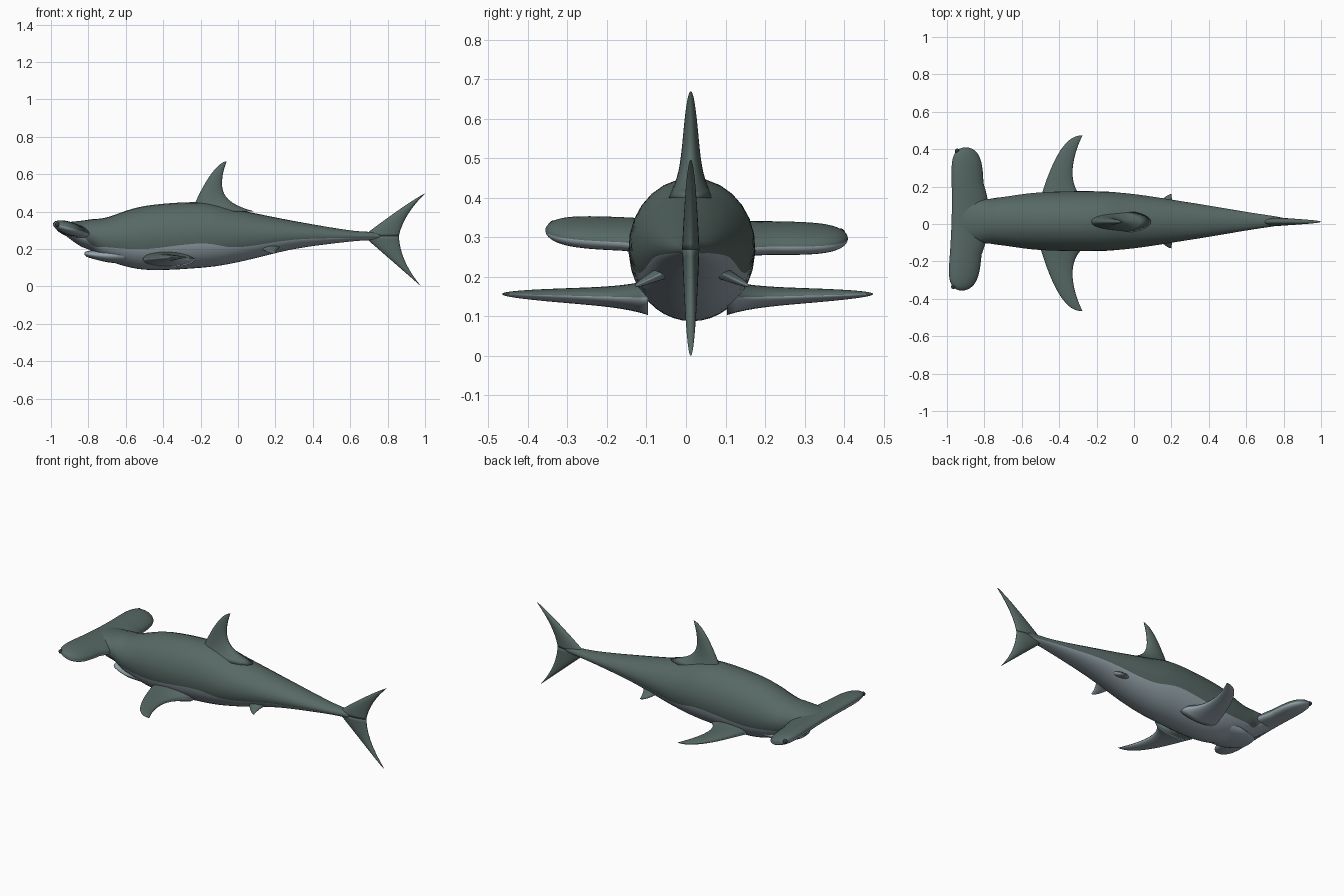
import bpy, bmesh
from math import sin, cos, pi, asin

if "Cube" in bpy.data.objects:
    bpy.data.objects.remove(bpy.data.objects["Cube"])


def material(name, red, green, blue):
    mat = bpy.data.materials.new(name)
    mat.use_nodes = True
    color = (red, green, blue, 1)
    mat.diffuse_color = color
    mat.node_tree.nodes["Principled BSDF"].inputs["Base Color"].default_value = color
    return mat


hide = material("dark grey green", 0.095, 0.14, 0.128)
belly = material("pale blue grey", 0.3, 0.37, 0.41)
eye_dark = material("eye dark", 0.03, 0.04, 0.04)
HALF = 16          # ring segments in each of the upper and lower halves
STATIONS = 24      # rings along a fin or the head
MID_Y = 0.015      # centre plane of the body


def spline(rows, steps=8):
    """Catmull-Rom through every column of the station table."""
    padded = [rows[0]] + rows + [rows[-1]]
    result = []
    for before, start, end, after in zip(padded, padded[1:], padded[2:], padded[3:]):
        for step in range(steps):
            t = step / steps
            result.append([
                q + t / 2 * (r - p + t * (2 * p - 5 * q + 4 * r - s
                                          + t * (3 * (q - r) + s - p)))
                for p, q, r, s in zip(before, start, end, after)])
    return result + [rows[-1]]


def loft(name, rings, two_tone):
    """Skin closed rings; the second half of each ring is the underside."""
    bm = bmesh.new()
    loops = [[bm.verts.new(point) for point in ring] for ring in rings]
    count = len(loops[0])
    for near, far in zip(loops, loops[1:]):
        for index in range(count):
            following = (index + 1) % count
            face = bm.faces.new((near[index], near[following], far[following], far[index]))
            face.material_index = int(two_tone and index >= HALF)
    bm.faces.new(loops[0])
    bm.faces.new(loops[-1])
    bmesh.ops.recalc_face_normals(bm, faces=bm.faces)
    for face in bm.faces:
        face.smooth = True
    mesh = bpy.data.meshes.new(name)
    bm.to_mesh(mesh)
    bm.free()
    mesh.materials.append(hide)
    mesh.materials.append(belly)
    bpy.context.collection.objects.link(bpy.data.objects.new(name, mesh))


def trunk(name, rows):
    """Rows: x, bottom z, top z, half width, height of the colour border."""
    rings = []
    for x, low, top, width, border in spline(rows):
        middle, tall = (low + top) / 2, (top - low) / 2
        edge = asin(max(-0.9, min(0.9, (border - middle) / tall)))
        upper = [edge + (pi - 2 * edge) * i / HALF for i in range(HALF)]
        lower = [pi - edge + (pi + 2 * edge) * i / HALF for i in range(HALF)]
        rings.append([(x, MID_Y + width * cos(angle), middle + tall * sin(angle))
                      for angle in upper + lower])
    loft(name, rings, True)


def blade_ring(span, lead, trail, thick, place):
    """Elliptical fin section from leading to trailing edge."""
    middle, chord = (lead + trail) / 2, (trail - lead) / 2
    angles = [pi * i / HALF for i in range(2 * HALF)]
    return [place(span, middle + chord * cos(angle), thick * sin(angle)) for angle in angles]


def fin(name, place, spans, lead, trail, tip, power, thick, flare=0, two_tone=False):
    """Swept fin: curved leading edge, hollow trailing edge, flared root."""
    root_span, tip_span = spans
    length = abs(tip_span - root_span)
    rings = []
    for station in range(STATIONS + 1):
        u = sin(1.5 * station / STATIONS)
        rest = 1 - u
        root_blend = flare * rest ** 6
        front = tip - (tip - lead) * rest ** power
        hollow = 0.4 * length * u * rest
        rear = tip + (trail - tip) * rest - hollow + root_blend
        rings.append(blade_ring(root_span + (tip_span - root_span) * u, front, rear,
                                thick * rest ** 0.5 + root_blend / 5, place))
    loft(name, rings, two_tone)


# Body from snout to tail stalk
trunk("body", [
    (-0.96, 0.3, 0.34, 0.11, 0.32),
    (-0.85, 0.22, 0.35, 0.12, 0.29),
    (-0.78, 0.19, 0.36, 0.12, 0.22),
    (-0.7, 0.14, 0.37, 0.13, 0.21),
    (-0.5, 0.09, 0.43, 0.155, 0.2),
    (-0.2, 0.1, 0.45, 0.16, 0.23),
    (0, 0.13, 0.41, 0.145, 0.21),
    (0.3, 0.2, 0.35, 0.1, 0.25),
    (0.6, 0.24, 0.3, 0.05, 0.26),
    (0.76, 0.25, 0.29, 0.025, 0.26),
    (0.83, 0.26, 0.28, 0.01, 0.27),
])

# Lower jaw, slightly open
trunk("lower_jaw", [
    (-0.82, 0.17, 0.18, 0.03, 0.2),
    (-0.8, 0.155, 0.19, 0.07, 0.2),
    (-0.7, 0.13, 0.2, 0.105, 0.2),
    (-0.6, 0.12, 0.22, 0.11, 0.2),
])


# Wide flattened head with rounded ends, tilted down towards the back
def place_head(v, x, offset):
    return x, 0.027 + 0.383 * v, 0.305 - 0.008 * v - (x + 0.9) / 4 + offset


head_rings = []
for station in range(-STATIONS, STATIONS + 1):
    v = sin(1.56 * station / STATIONS)
    round_end = (1 - v ** 8) ** 0.5
    center = -0.89 - 0.02 * v * v + 0.01 * v
    reach = 0.085 * round_end
    neck = 0.03 * max(0, 1 - 4 * v * v)
    head_rings.append(blade_ring(v, center - reach, center + reach + neck,
                                 0.037 * round_end, place_head))
loft("hammer_head", head_rings, True)

# Eyes on the head ends
for side, spot in (("front", (-0.965, -0.335, 0.33)), ("back", (-0.945, 0.39, 0.31))):
    bpy.ops.mesh.primitive_uv_sphere_add(segments=16, ring_count=8, radius=0.013, location=spot)
    eye = bpy.context.object
    eye.name = side + "_eye"
    eye.data.materials.append(eye_dark)
    bpy.ops.object.shade_smooth()


# Upright fins: dorsal and the two lobes of the tail
def upright(span, x, offset):
    return x, 0.012 + offset, span


fin("dorsal_fin", upright, (0.4, 0.67), lead=-0.25, trail=-0.06, tip=-0.06,
    power=0.6, thick=0.03, flare=0.15)
fin("upper_tail_lobe", upright, (0.27, 0.497), lead=0.67, trail=0.86, tip=1,
    power=0.9, thick=0.022)
fin("lower_tail_lobe", upright, (0.27, 0), lead=0.67, trail=0.86, tip=0.98,
    power=1, thick=0.022)

# Paired pectoral and pelvic fins
for side, sign in (("front", -1), ("back", 1)):
    def level(span, x, offset):
        return x, 0.004 + sign * span, 0.145 + span / 40 + offset

    def drooping(span, x, offset):
        return x, MID_Y + sign * span, 0.25 - span / 2 + offset

    fin(side + "_pectoral_fin", level, (0.1, 0.47), lead=-0.51, trail=-0.31, tip=-0.275,
        power=0.45, thick=0.028, flare=0.08, two_tone=True)
    fin(side + "_pelvic_fin", drooping, (0.05, 0.145), lead=0.1, trail=0.24, tip=0.2,
        power=0.6, thick=0.022, flare=0.02, two_tone=True)
